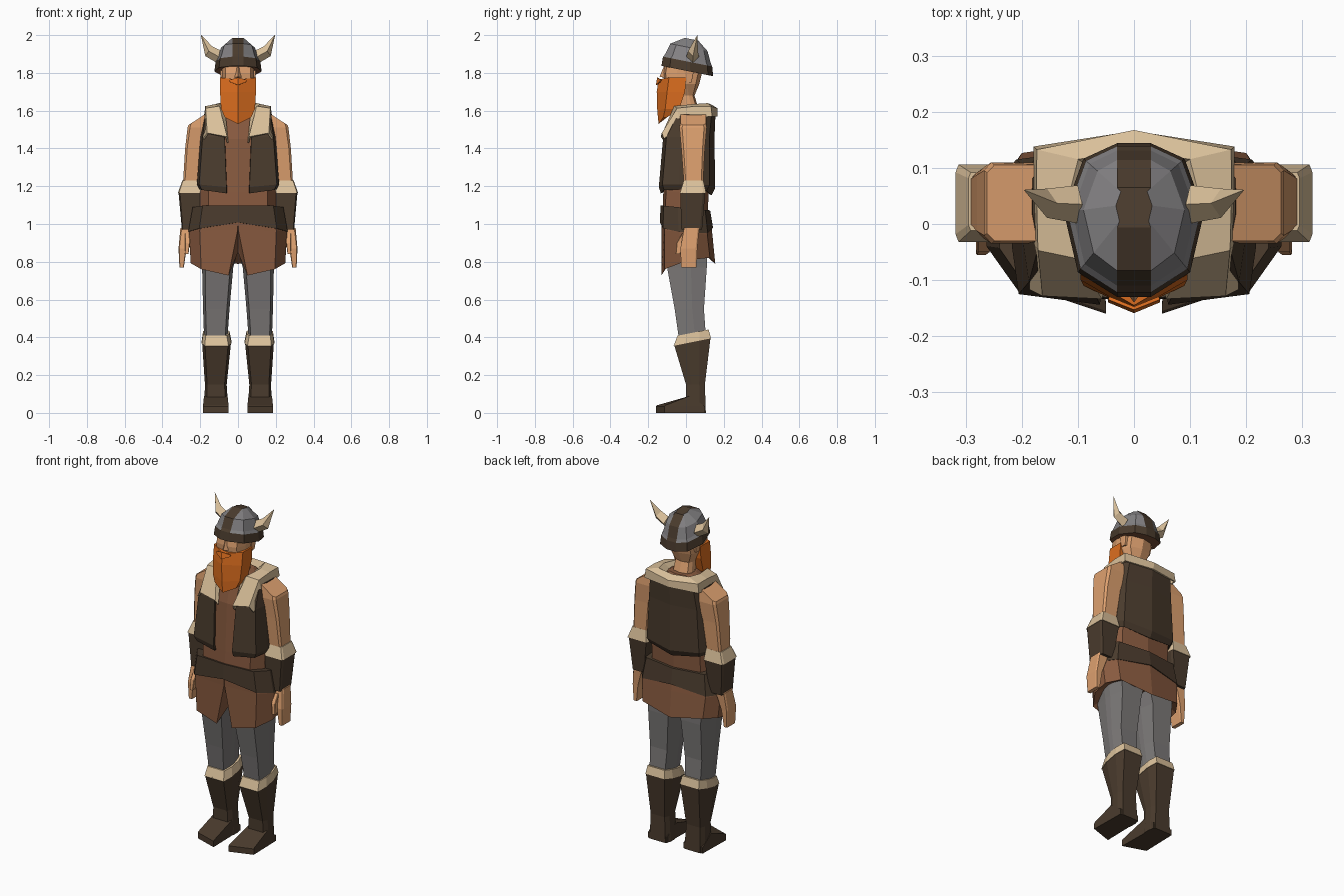
import bpy
import bmesh

default_cube = bpy.data.objects.get("Cube")
if default_cube:
    bpy.data.objects.remove(default_cube, do_unlink=True)


def material(name, hex_code):
    """Make a flat material from a display colour."""
    channels = [int(hex_code[i:i + 2], 16) / 255 for i in (0, 2, 4)]
    linear = [((c + .055) / 1.055) ** 2.4 for c in channels] + [1]
    mat = bpy.data.materials.new(name)
    mat.use_nodes = True
    mat.diffuse_color = linear
    shader = mat.node_tree.nodes["Principled BSDF"]
    shader.inputs["Base Color"].default_value = linear
    shader.inputs["Roughness"].default_value = .9
    return mat


skin = material("skin", "dda06f")
fur = material("pale fur", "dac09a")
leather = material("dark leather", "4a3b2d")
cloth = material("brown cloth", "885a3f")
wool = material("grey wool", "7b7877")
steel = material("grey steel", "838183")
ginger = material("ginger hair", "dd6e1f")


def part(name, rows, colours, closed=False, caps=True, thick=0, paint=None):
    """Skin rows of points and mirror the result to the other side."""
    bm = bmesh.new()
    grid = [[bm.verts.new(point) for point in row] for row in rows]
    count = len(rows[0])
    for r, (low, high) in enumerate(zip(grid, grid[1:])):
        for c in range(count if closed else count - 1):
            d = (c + 1) % count
            face = bm.faces.new((low[c], low[d], high[d], high[c]))
            face.material_index = paint(r, c) if paint else 0
    if caps:
        bottom = bm.faces.new(grid[0])
        bm.faces.new(grid[-1])
        bottom.material_index = len(colours) - 1
    bmesh.ops.recalc_face_normals(bm, faces=bm.faces)
    mesh = bpy.data.meshes.new(name)
    bm.to_mesh(mesh)
    bm.free()
    for mat in colours:
        mesh.materials.append(mat)
    obj = bpy.data.objects.new(name, mesh)
    bpy.context.collection.objects.link(obj)
    obj.modifiers.new("Mirror", "MIRROR").merge_threshold = .0005
    if thick:
        solid = obj.modifiers.new("Thickness", "SOLIDIFY")
        solid.thickness = thick
        solid.offset = 0
    return obj


def limb(inner, outer, front, back, z, lean=0, slope=0, cut_x=.1, cut_y=.1):
    """Chamfered limb section; lean tilts it along y, slope along x."""
    dx, dy = cut_x * (outer - inner), cut_y * (back - front)
    corners = [(inner + dx, front), (outer - dx, front),
               (outer, front + dy), (outer, back - dy),
               (outer - dx, back), (inner + dx, back),
               (inner, back - dy), (inner, front + dy)]
    mx, my = (inner + outer) / 2, (front + back) / 2
    return [(x, y, z + lean * (y - my) + slope * (x - mx))
            for x, y in corners]


def half(wide, front, back, z, lean=0, gap=0, rise=0, corner=.78):
    """Half of a body section, from the front centre to the back centre."""
    depth = back - front
    outline = [(gap, front), (wide * corner, front + depth * .06),
               (wide, front + depth * .35), (wide, front + depth * .65),
               (wide * .8, back - depth * .1), (0, back)]
    return [(x, y, z + lean * y + rise * x) for x, y in outline]


def limb_part(name, rows, colour, **shape):
    return part(name, [limb(*row, **shape) for row in rows], [colour],
                closed=True)


def body_part(name, rows, colour, corner=.78, **options):
    sections = [half(*row, corner=corner) for row in rows]
    return part(name, sections, [colour], **options)


def foot_row(front, back, z_front, z_back):
    return [(.05, front, z_front), (.185, front + .045, z_front),
            (.18, back, z_back), (.055, back, z_back)]


# Boots, fur tops and trousers
part("boot_feet", [foot_row(-.16, .1, 0, 0), foot_row(-.16, .1, .035, .035),
                   foot_row(-.155, .02, .04, .09)], [leather], closed=True)
limb_part("boot_shafts", [(.05, .18, 0, .105, 0), (.06, .175, 0, .1, .15),
                          (.037, .19, -.063, .13, .38, .2)],
          leather, cut_y=.3)
limb_part("boot_fur", [(.035, .192, -.065, .132, .375, .2),
                       (.045, .185, -.045, .12, .425, .2)], fur, cut_y=.3)
limb_part("trousers", [(.055, .18, -.04, .105, .41),
                       (.045, .185, -.06, .095, .55),
                       (.025, .19, -.1, .11, .77),
                       (0, .2, -.1, .11, .86),
                       (0, .2, -.09, .11, 1)], wool, cut_y=.4)

# Tunic skirt: recessed underside, hem and waist, with a notch at the front
underside = [(0, -.05, .87)] + half(.17, -.05, .1, .85)
hem = [(0, -.06, .88)] + half(.25, -.13, .155, .75, .25, .05, .2)
hips = [(0, -.128, .995)] + half(.26, -.13, .14, .955, -.1, .002)
waist = [(0, -.131, 1.01)] + half(.247, -.132, .13, 1.03)
part("tunic_skirt", [underside, hem, hips, waist], [cloth])

# Belt and tunic body
body_part("belt", [(.263, -.138, .143, .995, -.1, 0, -.15),
                   (.24, -.135, .128, 1.085, -.1)], leather)
body_part("tunic_body", [(.2, -.125, .115, 1.05), (.2, -.12, .12, 1.17),
                         (.185, -.105, .125, 1.45),
                         (.14, -.07, .12, 1.58), (.07, -.04, .09, 1.62)],
          cloth)

# Open vest with its fur collar
body_part("vest", [(.198, -.128, .13, 1.155, 0, .06, .15),
                   (.212, -.138, .148, 1.19, 0, .06, .1),
                   (.193, -.115, .145, 1.46, 0, .07),
                   (.175, -.05, .15, 1.58, 0, .09)],
          leather, corner=.95, caps=False, thick=.012)
collar_inner = [(.055, -.11, 1.43), (.07, -.07, 1.58), (.08, .03, 1.6),
                (.06, .09, 1.59), (0, .1, 1.57)]
collar_crest = [(.06, -.13, 1.46), (.1, -.06, 1.62), (.12, .04, 1.63),
                (.1, .115, 1.635), (0, .13, 1.63)]
collar_outer = [(.16, -.125, 1.48), (.168, -.045, 1.61), (.17, .05, 1.62),
                (.17, .13, 1.62), (0, .163, 1.61)]
collar_lower = [(.182, -.115, 1.45), (.175, -.03, 1.53), (.175, .05, 1.56),
                (.175, .135, 1.57), (0, .161, 1.57)]
part("fur_collar", [collar_inner, collar_crest, collar_outer, collar_lower],
     [fur], caps=False, thick=.01)

# Arms, fur cuffs, bracers and hands
limb_part("arms", [(.195, .292, -.01, .09, 1.2),
                   (.17, .28, -.025, .1, 1.4),
                   (.14, .267, -.035, .11, 1.51),
                   (.13, .262, -.03, .105, 1.567, 0, -.65)], skin)
limb_part("cuff_fur", [(.185, .318, -.032, .106, 1.165),
                       (.195, .295, -.012, .092, 1.23)], fur, cut_x=.04)
limb_part("bracers", [(.213, .297, -.025, .085, .97),
                      (.185, .315, -.03, .102, 1.167)], leather, cut_x=.06)
limb_part("hands", [(.287, .31, -.025, .055, .77),
                    (.272, .315, -.03, .06, .87),
                    (.235, .305, -.01, .07, .98)], skin)
limb_part("thumbs", [(.262, .282, -.055, -.03, .84),
                     (.255, .28, -.05, -.015, .9),
                     (.25, .28, -.02, .02, .95)], skin)

# Head, nose and ears
body_part("head", [(.06, -.03, .075, 1.58), (.055, -.04, .045, 1.68),
                   (.085, -.115, .07, 1.74), (.085, -.12, .085, 1.8),
                   (.085, -.11, .09, 1.86)], skin)
part("nose", [[(0, -.14, 1.78), (.022, -.11, 1.775), (0, -.1, 1.77)],
              [(0, -.115, 1.84), (.01, -.105, 1.84), (0, -.1, 1.84)]], [skin])
limb_part("ears", [(.07, .09, .0, .03, 1.75),
                   (.07, .098, -.01, .045, 1.83)], skin)


# Beard and moustache
def beard_row(wide, tip, side, back, z, corner):
    return [(0, tip, z), (wide, side, corner),
            (wide, back, corner), (0, back, corner)]


part("beard", [beard_row(.07, -.145, -.12, -.1, 1.53, 1.565),
               beard_row(.09, -.152, -.11, -.035, 1.6, 1.61),
               beard_row(.095, -.155, -.1, -.005, 1.7, 1.7),
               beard_row(.095, -.145, -.09, .0, 1.765, 1.775)], [ginger])
part("moustache", [[(0, -.156, 1.735), (.045, -.137, 1.753)],
                   [(0, -.15, 1.775), (.045, -.132, 1.762)]],
     [ginger], caps=False, thick=.006)

# Helmet with a leather rim and a band over the crown
outline = [(0, -1), (.24, -1), (.8, -.68), (1, .1),
           (.72, .8), (.24, 1), (0, 1)]


def helmet_row(size, z):
    row = []
    for c, (x, y) in enumerate(outline):
        across = x * .125 if c in (1, 5) else x * size * .125
        along = y * size * .137
        shift = .007 + (1 - size) * .03
        row.append((across, along + shift, z - .2 * along))
    return row


def helmet_paint(row, column):
    return 0 if row == 0 or column in (0, 5) else 1


part("helmet", [helmet_row(1, 1.81), helmet_row(.95, 1.86),
                helmet_row(.88, 1.875), helmet_row(.72, 1.935),
                helmet_row(.26, 1.978)],
     [leather, steel, cloth], paint=helmet_paint)


# Horns
def horn_row(x, y, z, radius, turn):
    return [(x - turn, y, z + radius), (x, y + radius, z),
            (x + turn, y, z - radius), (x, y - radius, z)]


part("horns", [horn_row(.1, .035, 1.885, .034, .008),
               horn_row(.155, .037, 1.915, .026, .018),
               horn_row(.195, .06, 1.999, .001, .001)], [fur], closed=True)
